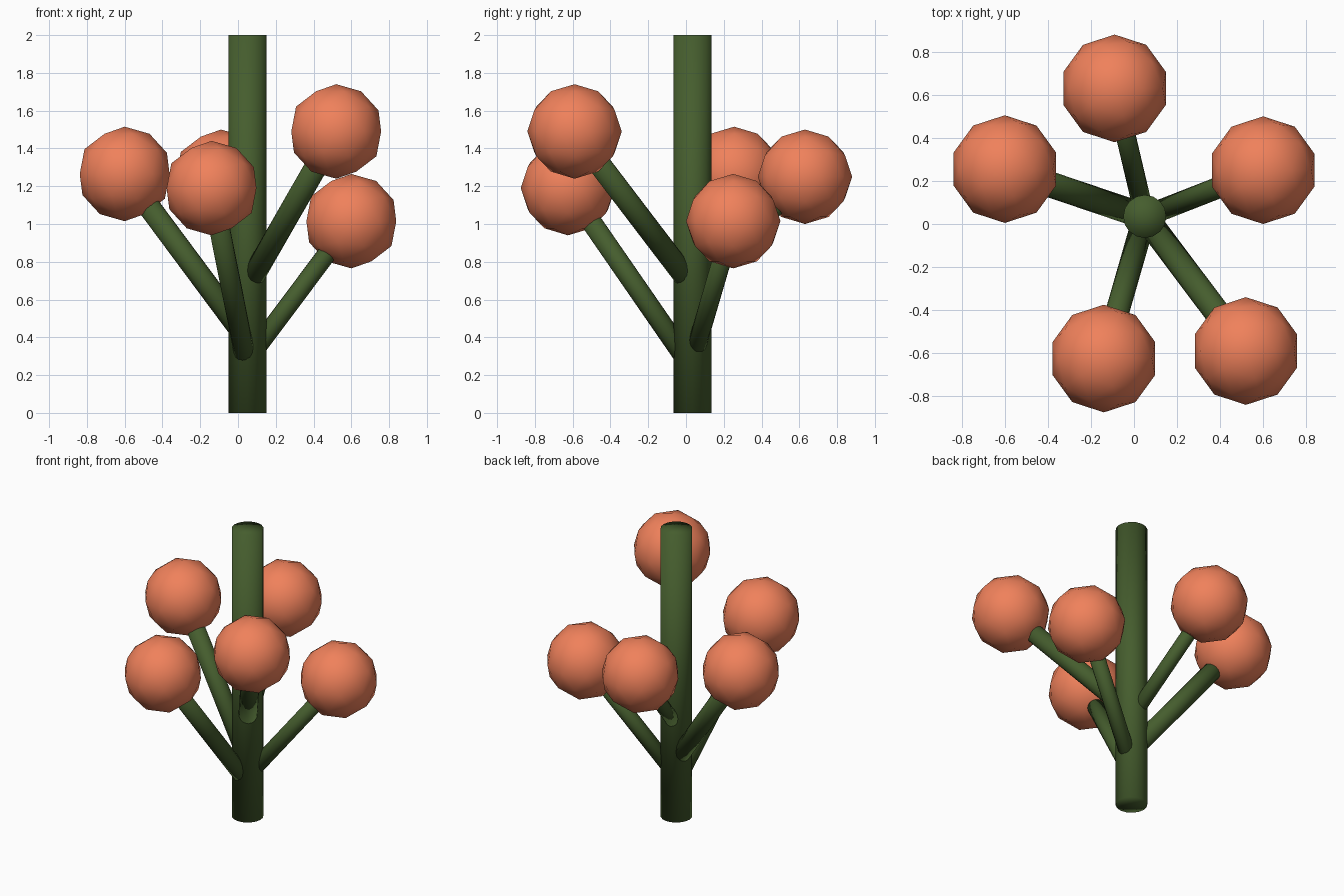
import bpy
from mathutils import Vector

if "Cube" in bpy.data.objects:
    bpy.data.objects.remove(bpy.data.objects["Cube"])


def material(name, color):
    m = bpy.data.materials.new(name)
    m.diffuse_color = color
    m.use_nodes = True
    m.node_tree.nodes["Principled BSDF"].inputs["Base Color"].default_value = m.diffuse_color
    return m


green = material("stem_green", (0.06, 0.11, 0.027, 1))
coral = material("blossom_coral", (0.87, 0.22, 0.105, 1))


def finish(name, mat):
    ob = bpy.context.object
    ob.name = name
    ob.data.materials.append(mat)
    bpy.ops.object.shade_smooth()
    return ob


def rod(name, start, end, radius, sides):
    start, end = Vector(start), Vector(end)
    axis = end - start
    bpy.ops.mesh.primitive_cylinder_add(
        vertices=sides, radius=radius, depth=axis.length,
        end_fill_type='TRIFAN', location=(start + end) / 2,
        rotation=axis.to_track_quat('Z', 'Y').to_euler())
    return finish(name, green)


# Upright stem
SX, SY = 0.05, 0.035
rod("stem", (SX, SY, 0), (SX, SY, 2), 0.1, 16)

# Each branch: blossom centre, height where it leaves the stem, branch radius
branches = [
    ((-0.60, 0.255, 1.265), 0.39, 0.060),
    ((-0.09, 0.63, 1.25), 0.63, 0.046),
    ((0.60, 0.25, 1.015), 0.28, 0.050),
    ((0.52, -0.59, 1.49), 0.67, 0.060),
    ((-0.14, -0.625, 1.19), 0.235, 0.055),
]
for i, (tip, base_z, radius) in enumerate(branches, 1):
    rod(f"branch_{i}", (SX, SY, base_z), tip, radius, 16)
    # Faceted-outline blossom ball
    bpy.ops.mesh.primitive_ico_sphere_add(subdivisions=2, radius=0.25, location=tip)
    finish(f"blossom_{i}", coral)
